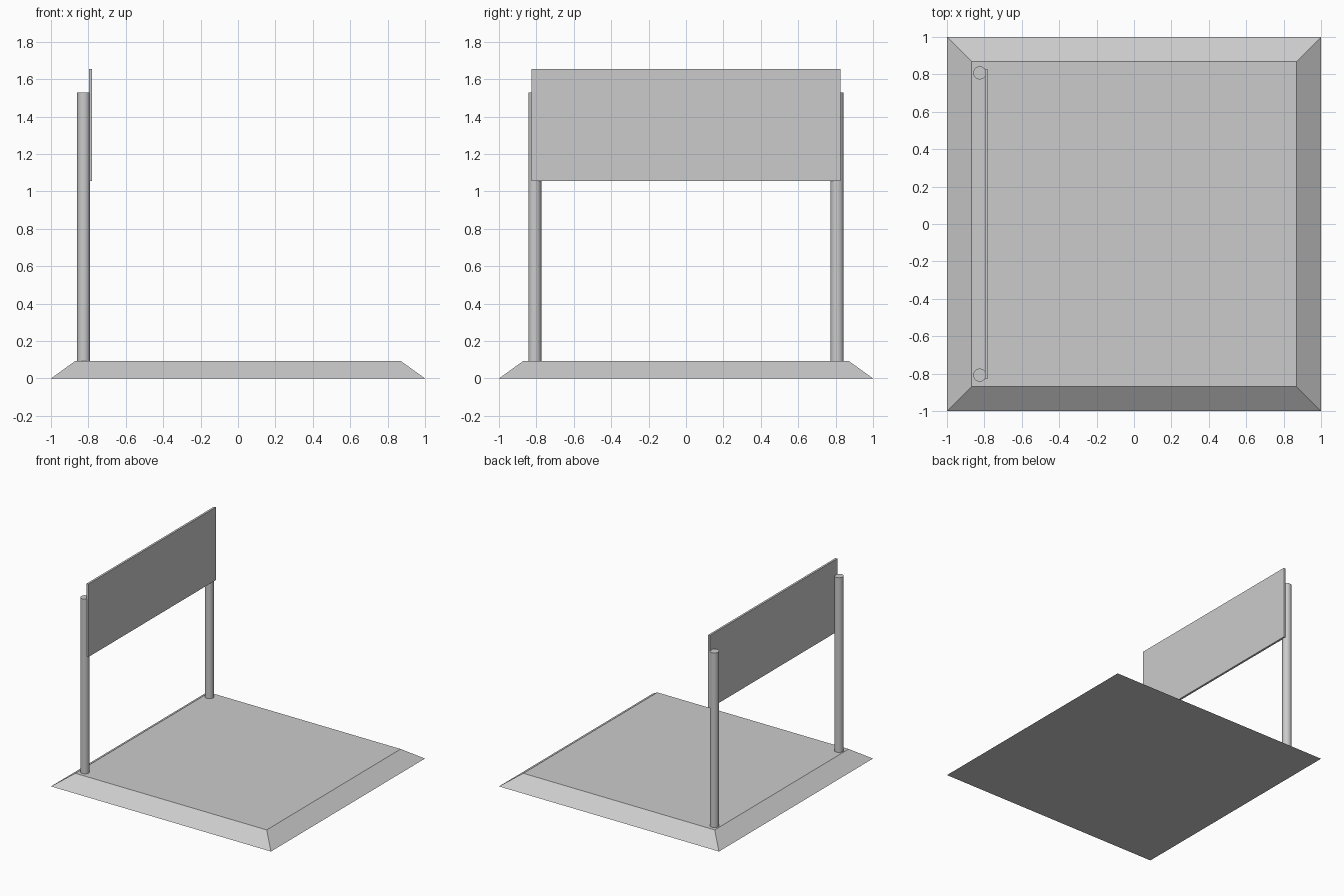
import bpy, bmesh
from mathutils import Matrix, Vector

if "Cube" in bpy.data.objects:
    bpy.data.objects.remove(bpy.data.objects["Cube"])


def add_object(name, bm):
    mesh = bpy.data.meshes.new(name)
    bm.to_mesh(mesh)
    bm.free()
    obj = bpy.data.objects.new(name, mesh)
    bpy.context.collection.objects.link(obj)
    return obj


def box(name, lo, hi, top_inset=0.0):
    """Box between two corners; the top face can be drawn inward."""
    lo, hi = Vector(lo), Vector(hi)
    bm = bmesh.new()
    bmesh.ops.create_cube(bm, size=1)
    for v in bm.verts:
        upper = v.co.z > 0
        sx, sy = (1 if v.co.x > 0 else -1), (1 if v.co.y > 0 else -1)
        v.co = Vector(a + (b - a) * (c + 0.5) for a, b, c in zip(lo, hi, v.co))
        if upper:
            v.co.x -= sx * top_inset
            v.co.y -= sy * top_inset
    return add_object(name, bm)


def post(name, x, y, z0, z1, radius):
    bm = bmesh.new()
    bmesh.ops.create_cone(bm, cap_ends=True, segments=24, radius1=radius,
                          radius2=radius, depth=z1 - z0,
                          matrix=Matrix.Translation((x, y, (z0 + z1) / 2)))
    # smooth sides, flat caps with sharp rims
    for f in bm.faces:
        f.smooth = len(f.verts) == 4
    for e in bm.edges:
        e.smooth = all(len(f.verts) == 4 for f in e.link_faces)
    return add_object(name, bm)


# sloped-edge base slab
box("base_platform", (-1, -1, 0), (1, 1, 0.093), top_inset=0.13)

# two round posts
for side, y in (("front", -0.808), ("back", 0.808)):
    post(side + "_post", -0.825, y, 0.093, 1.528, 0.035)

# flat sign panel fixed to the inner side of the posts
box("sign_panel", (-0.797, -0.826, 1.056), (-0.78, 0.826, 1.655))
